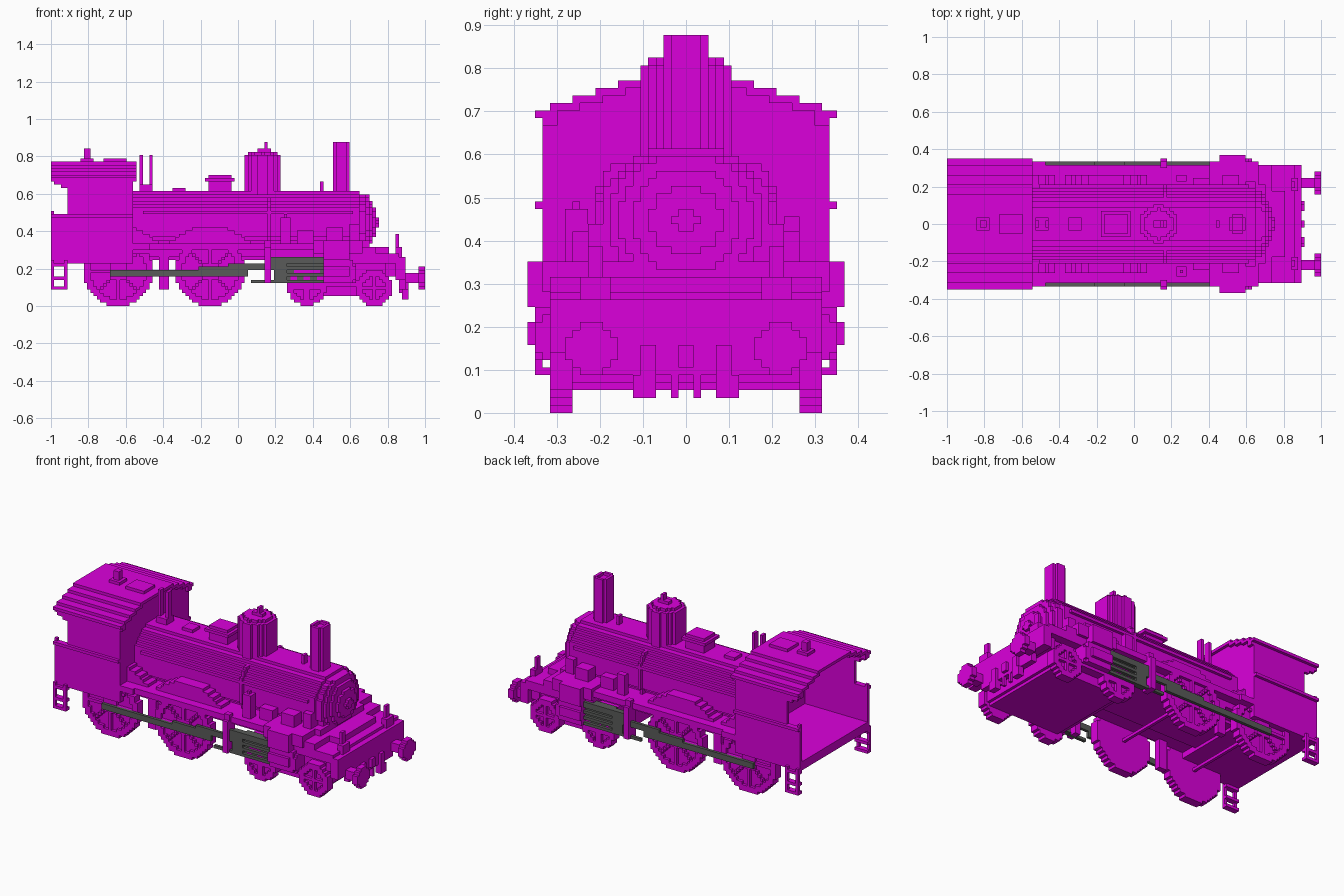
import bpy, bmesh, math
from mathutils import Matrix, Vector

cube = bpy.data.objects.get("Cube")
if cube:
    bpy.data.objects.remove(cube, do_unlink=True)

UNIT = 2 / 114  # edge of one block; all sizes below are in blocks


def material(name, color):
    m = bpy.data.materials.new(name)
    m.use_nodes = True
    m.diffuse_color = color
    m.node_tree.nodes["Principled BSDF"].inputs["Base Color"].default_value = color
    return m


MAGENTA = material("magenta", (0.71, 0, 0.71, 1))
GREY = material("dark grey", (0.1, 0.105, 0.1, 1))


def build(name, boxes, mat=MAGENTA, both=False):
    """Make one object from (x0, x1, y0, y1, z0, z1) boxes, optionally on both sides."""
    boxes = list(boxes)
    if both:
        boxes += [(a, b, -d, -c, e, f) for a, b, c, d, e, f in boxes]
    bm = bmesh.new()
    for x0, x1, y0, y1, z0, z1 in boxes:
        mid = Vector(((x0 + x1) / 2 - 57, (y0 + y1) / 2, (z0 + z1) / 2)) * UNIT
        size = Vector((x1 - x0, y1 - y0, z1 - z0)) * UNIT
        bmesh.ops.create_cube(bm, size=1, matrix=Matrix.LocRotScale(mid, None, size))
    mesh = bpy.data.meshes.new(name)
    bm.to_mesh(mesh)
    bm.free()
    mesh.materials.append(mat)
    bpy.context.collection.objects.link(bpy.data.objects.new(name, mesh))


def prism(axis, a0, a1, cu, cv, reach, test):
    """Stepped prism along an axis: keep the cells around (cu, cv) that pass the test."""
    out = []
    n = math.ceil(reach)
    bu, bv = math.floor(cu), math.floor(cv)
    for v in range(bv - n, bv + n + 1):
        start = None
        for u in range(bu - n, bu + n + 2):
            inside = u <= bu + n and test(u + 0.5 - cu, v + 0.5 - cv)
            if inside and start is None:
                start = u
            elif not inside and start is not None:
                run = {"x": (a0, a1, start, u, v, v + 1),
                       "y": (start, u, a0, a1, v, v + 1),
                       "z": (start, u, v, v + 1, a0, a1)}[axis]
                out.append(run)
                start = None
    return out


def disc(axis, a0, a1, cu, cv, r):
    return prism(axis, a0, a1, cu, cv, r, lambda u, v: math.hypot(u, v) <= r)


# Wheels: plain disc with a raised rim, hub and spokes
def spoked(r, spokes):
    def test(u, v):
        d = math.hypot(u, v)
        step = 2 * math.pi / spokes
        turn = math.atan2(v, u) / step
        off_spoke = abs(turn - round(turn)) * step * d
        return d <= r and (d > r - 2 or d < r * 0.25 or off_spoke < 0.6)
    return test


for name, x, r, spokes, top in (("rear_driving_wheels", 20.5, 10.5, 8, 16),
                                ("main_driving_wheels", 48.5, 10.5, 8, 18),
                                ("rear_leading_wheels", 78, 6, 4, 12),
                                ("front_leading_wheels", 98.5, 5.5, 4, 12)):
    parts = disc("y", 15, 17, x, r, r) + prism("y", 17, 18, x, r, r, spoked(r, spokes))
    build(name, [b for b in parts if b[5] <= top], both=True)
    build(name + "_axle", [(x - 0.5, x + 0.5, -15, 15, r - 0.5, r + 0.5)])

# Chassis
build("frame", [(5, 84, -15, 15, 15, 16), (25, 84, -15, 15, 16, 18)])
build("leading_truck_box", [(75, 102, -15, 15, 3, 14), (73, 103, -15, 15, 4, 14)])
build("running_board", [(25, 84, -18, 18, 17, 19), (25, 30, -19, 19, 17, 19)])
build("brake_hangers", [(33, 36, 13, 15, 5, 16), (65, 67, 16, 20, 7, 18), (65, 67, 17, 19, 17, 20)], both=True)

# Splashers: stepped arches over the driving wheels, the rear one starting at the cab
for name, x, back in (("rear_splashers", 20.5, 4), ("main_splashers", 48.5, -16)):
    arch = prism("y", 10, 15, x, 10.5, 15,
                 lambda u, v: u > back and 8 < v < 13.2 and abs(u) < 14.5 - 1.8 * (v - 8))
    build(name, arch, both=True)


# Boiler, smokebox and door
def boiler_section(grow):
    return lambda u, v: (abs(u) / (11.2 + grow)) ** 2.3 + (abs(v) / (9.7 + grow)) ** 2.3 <= 1


build("boiler", prism("x", 25, 94, 0, 25.5, 12, boiler_section(0)))
build("boiler_saddle", [(25, 94, -9, 9, 14, 24)])
build("smokebox_front", prism("x", 94, 96, 0, 25.5, 12, boiler_section(-1)))
build("smokebox_door", disc("x", 96, 97, 0, 25.5, 9) + disc("x", 97, 98, 0, 25.5, 7)
      + disc("x", 98, 99, 0, 25.5, 4.7) + disc("x", 98, 100, 0, 25.5, 1.6))
build("boiler_pipe", [b for b in prism("x", 66, 67, 0, 25.5, 13, boiler_section(1)) if b[4] < 33])
build("handrails", [(28, 92, 11, 12, 28, 29)], both=True)

# Fittings on top of the boiler
build("chimney", [(86, 91, -2, 2, 34, 49), (87, 90, -3, 3, 34, 49),
                  (86, 87, -2, 2, 49, 50), (90, 91, -2, 2, 49, 50)])
build("chimney_rim", [(87, 90, 2, 3, 49, 50)], both=True)
build("steam_dome", disc("z", 34, 46, 64.5, 0, 5.7) + disc("z", 46, 47, 64.5, 0, 4.6)
      + [(63, 67, -1, 1, 47, 48), (65, 66, -1, 1, 48, 50)])
build("sand_box", [(48, 55, -3, 3, 34, 40), (47, 56, -4, 4, 38, 39)])
build("boiler_hatch", [(37, 41, -2, 2, 34, 36)])
build("safety_valve", [(82, 83, -1, 1, 34, 38)])
build("whistles", [(27, 31, -2, 2, 34, 37), (27, 28, -1, 1, 36, 46), (30, 31, -1, 1, 36, 46)])

# Fittings along the running board
build("air_pump", disc("z", 19, 27, 71.5, -14.5, 1.6) + [(71, 72, -15, -14, 27, 28)])
build("feed_pump", [(70, 73, 13, 15, 19, 26)])
build("side_boxes", [(75, 80, 11, 14, 19, 23), (84, 89, 11, 15, 20, 24), (91, 94, 9, 13, 19, 25)], both=True)

# Cab: floor, side walls, stepped roof, front wall
roof_rows = [(39, 20, 17), (40, 18, 14), (41, 15, 11), (42, 12, 8), (43, 9, 0)]
build("cab_floor", [(0, 25, -19, 19, 13, 16)])
build("cab_sides", [(0, 25, 18, 19, 14, 27), (5, 25, 18, 19, 27, 39), (0, 25, 18, 20, 27, 28),
                    (1, 5, 18, 19, 37, 39), (3, 5, 18, 19, 36, 37), (0, 1, 18, 19, 27, 29)], both=True)
build("cab_front", [(24, 25, -19, 19, 14, 39)] + [(24, 25, -w, w, z, z + 1) for z, w, _ in roof_rows])
build("cab_roof", [(0, 26, inner, w, z, z + 1) for z, w, inner in roof_rows], both=True)
build("cab_roof_gutter", [(0, 26, 17, 19, 38, 39)], both=True)
build("roof_hatch", [(16, 23, -3, 3, 44, 45)])
build("roof_vent", [(9, 13, -2, 2, 44, 45), (10, 12, -1, 1, 45, 48)])
build("cab_ladders", [(x, x + 1, 19, 20, 5, 14) for x in (0, 4)]
      + [(0, 5, 18, 20, z, z + 1) for z in (5, 8, 12)], both=True)

# Cylinders and front platform
build("cylinder_blocks", [(83, 91, 9, 21, 14, 20), (80, 95, 9, 19, 16, 20), (83, 91, 17, 21, 9, 12),
                          (83, 92, 15, 20, 7, 14)] + disc("x", 83, 93, 16, 10, 4.3), both=True)
build("smokebox_saddle", [(84, 97, -12, 12, 13, 20), (95, 103, -10, 10, 13, 18)])
build("front_platform", [(80, 106, -18, 18, 13, 16), (91, 99, -18, 18, 16, 18),
                         (102, 106, -16, 16, 9, 14)])
build("buffer_beam", [(105, 108, -18, 18, 8, 15), (106, 108, -12, 12, 5, 9)])
build("front_lamps", [(105, 107, 10, 14, 15, 18), (105, 106, 11, 13, 18, 22)], both=True)
build("beam_brackets", [(106, 109, 4, 6, 4, 9), (107, 109, 4, 7, 2, 5),
                        (107, 108, 1, 2, 2, 8)], both=True)
build("coupling_hook", [(108, 109, -1, 1, 6, 9)])
build("buffers", disc("x", 108, 112, 12.5, 8.5, 1.6) + disc("x", 112, 114, 12.5, 8.5, 3.6), both=True)

# Grey motion: coupling rod, connecting rod, slide bars and crosshead
build("coupling_rods", [(18, 60, 18, 19, 9, 11)], GREY, both=True)
build("connecting_rods", [(45, 56, 18, 19, 10, 12), (54, 70, 18, 19, 11, 13)], GREY, both=True)
build("slide_bars", [(67, 83, 18, 19, 13, 15), (61, 83, 18, 19, 7, 8)], GREY, both=True)
build("crossheads", [(68, 72, 17, 19, 7, 15), (72, 83, 17, 19, 9, 10), (72, 83, 17, 19, 11, 12),
                     (72, 83, 16, 18, 7, 15)], GREY, both=True)
